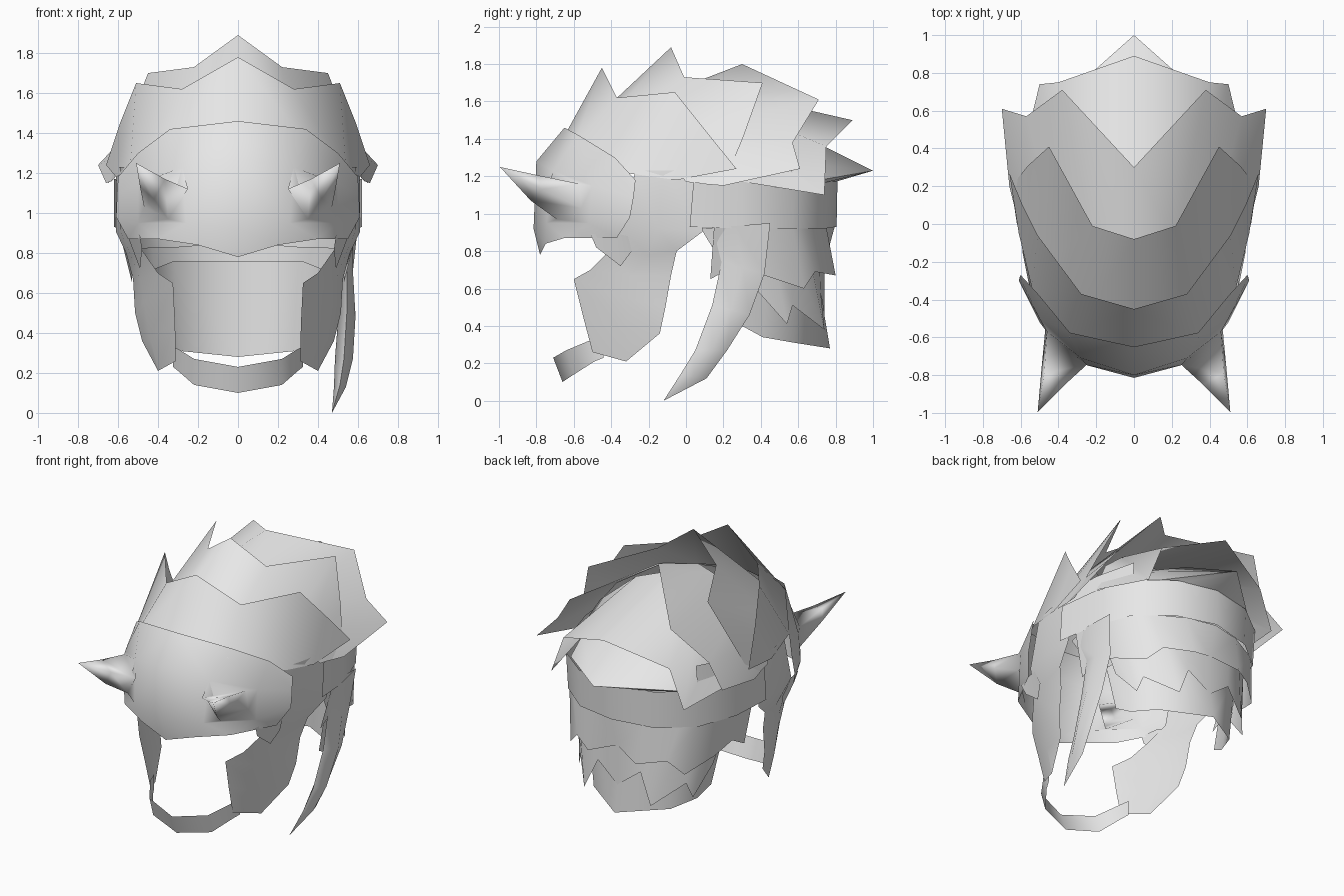
import bpy, bmesh
from mathutils import Vector

steel = bpy.data.materials.new("light_grey")
steel.diffuse_color = (0.8, 0.8, 0.8, 1)


def finish(name, bm, mirror=True, angle=0.7, inside=(0, 0.05, 1.0)):
    """Point faces outward, mirror across x and shade."""
    bm.normal_update()
    c = Vector(inside)
    if sum(f.normal.dot(f.calc_center_median() - c) * f.calc_area() for f in bm.faces) < 0:
        bmesh.ops.reverse_faces(bm, faces=bm.faces[:])
    me = bpy.data.meshes.new(name)
    bm.to_mesh(me)
    bm.free()
    me.materials.append(steel)
    ob = bpy.data.objects.new(name, me)
    bpy.context.collection.objects.link(ob)
    bpy.ops.object.select_all(action='DESELECT')
    ob.select_set(True)
    bpy.context.view_layer.objects.active = ob
    bpy.ops.object.shade_smooth_by_angle(angle=angle)
    if mirror:
        m = ob.modifiers.new("mirror", 'MIRROR')
        m.use_clip = True
        m.merge_threshold = 0.001
    return ob


def loft(bm, a, b):
    for i in range(len(a)):
        j = (i + 1) % len(a)
        bm.faces.new((a[i], a[j], b[j], b[i]))


def grow(bm, ring, rings, tip):
    """Loft from a ring of vertices through more rings to a point."""
    for r in rings:
        nxt = [bm.verts.new(p) for p in r]
        loft(bm, ring, nxt)
        ring = nxt
    t = bm.verts.new(tip)
    for i in range(len(ring)):
        bm.faces.new((ring[i], ring[(i + 1) % len(ring)], t))


def sheet(name, *rows, horn=None, angle=0.7):
    """Open plate spanned between rows; horn = (row, column, rings, tip)."""
    bm = bmesh.new()
    g = [[bm.verts.new(p) for p in r] for r in rows]
    for k, (a, b) in enumerate(zip(g, g[1:])):
        for i in range(len(a) - 1):
            q = [a[i], a[i + 1], b[i + 1], b[i]]
            if horn and (k, i) == horn[:2]:
                grow(bm, q, horn[2], horn[3])
                continue
            if (q[1].co - q[2].co).length < 1e-5:
                q.pop(2)
            bm.faces.new(q)
    bmesh.ops.delete(bm, geom=[v for v in bm.verts if not v.link_faces], context='VERTS')
    bmesh.ops.recalc_face_normals(bm, faces=bm.faces[:])
    return finish(name, bm, angle=angle)


def spike(name, rings, tip, angle=1.2):
    """Separate lofted spike with an open base."""
    bm = bmesh.new()
    grow(bm, [bm.verts.new(p) for p in rings[0]], rings[1:], tip)
    bmesh.ops.recalc_face_normals(bm, faces=bm.faces[:])
    mid = sum((Vector(p) for r in rings for p in r), Vector()) / (len(rings) * len(rings[0]))
    return finish(name, bm, False, angle, mid)


# Brow plate with a horn growing out of each side
sheet("brow_plate",
      [(0, -.65, 1.46), (.34, -.575, 1.42), (.5, -.38, 1.30), (.6, -.27, 1.18)],
      [(0, -.80, 1.28), (.28, -.71, 1.23), (.5, -.50, 1.15), (.605, -.28, 1.09)],
      [(0, -.815, .92), (.26, -.745, .95), (.5, -.52, .95), (.61, -.30, .98)],
      [(0, -.78, .78), (.2, -.75, .84), (.4, -.65, .87), (.55, -.37, .87)],
      angle=2.2,
      horn=(1, 1,
            [[(.25, -.745, 1.12), (.46, -.57, 1.16), (.47, -.56, 1.03), (.35, -.69, .97)],
             [(.365, -.85, 1.17), (.475, -.79, 1.205), (.49, -.77, 1.13), (.42, -.83, 1.07)]],
            (.51, -.995, 1.25)))

# Overlapping crown plates, front to back
sheet("front_crown_plate",
      [(0, -.45, 1.78), (.28, -.37, 1.62), (.51, -.06, 1.65), (.59, .10, 1.45), (.66, .27, 1.24)],
      [(0, -.67, 1.38), (.34, -.60, 1.36), (.54, -.34, 1.22), (.61, -.05, 1.18), (.66, .27, 1.24)])
sheet("middle_crown_plate",
      [(0, -.08, 1.89), (.22, -.01, 1.73), (.45, .41, 1.70), (.56, .31, 1.42), (.65, .20, 1.15)],
      [(0, -.55, 1.45), (.25, -.47, 1.44), (.46, -.22, 1.38), (.56, -.08, 1.27), (.62, .0, 1.17)])
sheet("rear_crown_plate",
      [(0, .30, 1.80), (.38, .71, 1.61), (.57, .57, 1.38), (.70, .61, 1.24), (.66, .20, 1.15)],
      [(0, -.14, 1.63), (.22, -.09, 1.60), (.44, .12, 1.48), (.56, .14, 1.32), (.63, .08, 1.16)])
sheet("back_crown_plate",
      [(0, .10, 1.68), (.25, .18, 1.60), (.46, .27, 1.42), (.58, .30, 1.17)],
      [(0, .89, 1.50), (.40, .75, 1.36), (.50, .74, 1.10), (.59, .37, 1.16)])

# Broad back spike rising from the band
spike("back_spike", [[(.42, .52, 1.28), (0, .50, 1.48), (-.42, .52, 1.28), (-.45, .60, 1.16),
                      (-.26, .72, 1.16), (0, .78, 1.165), (.26, .72, 1.16), (.45, .60, 1.16)]],
      (0, 1.0, 1.23), 0.9)

# Band around the back of the head, its sides running up under the crown
sheet("back_band",
      [(.62, .04, 1.17), (.59, .30, 1.17), (.50, .58, 1.17), (.28, .75, 1.17), (0, .81, 1.18)],
      [(.62, .02, .93), (.59, .30, .92), (.49, .57, .92), (.28, .74, .92), (0, .805, .93)])
sheet("upper_back_band",
      [(.59, .06, 1.28), (.55, .30, 1.30), (.46, .55, 1.32)],
      [(.61, .03, 1.16), (.585, .30, 1.16), (.495, .58, 1.16)])

# Layered neck guard with jagged hems
sheet("upper_neck_guard",
      [(.60, .15, .93), (.59, .25, .93), (.565, .36, .93), (.48, .57, .93), (.40, .64, .93),
       (.20, .75, .93), (0, .795, .93)],
      [(.53, .13, .65), (.53, .26, .72), (.51, .42, .67), (.43, .63, .60), (.34, .69, .69),
       (.18, .80, .67), (0, .74, .73)])
sheet("middle_neck_guard",
      [(.53, .34, .82), (.49, .46, .82), (.43, .55, .83), (.31, .65, .83), (.18, .71, .84), (0, .74, .84)],
      [(.47, .38, .59), (.43, .54, .41), (.40, .57, .51), (.25, .74, .38), (.16, .72, .58), (0, .74, .46)])
sheet("lower_neck_guard",
      [(.46, .28, .68), (.42, .44, .72), (.32, .60, .76), (0, .69, .76)],
      [(.40, .30, .40), (.37, .41, .34), (.29, .58, .31), (0, .77, .28)])

# Cheek guards
sheet("cheek_guard",
      [(.55, -.27, 1.23), (.59, -.12, 1.23), (.61, .05, 1.23)],
      [(.55, -.35, .92), (.59, -.15, .92), (.61, .09, .905)],
      [(.47, -.41, .80), (.535, -.2, .78), (.56, -.05, .80)],
      [(.40, -.51, .70), (.49, -.3, .67), (.525, -.08, .67)],
      [(.325, -.60, .65), (.47, -.32, .55), (.515, -.11, .50)],
      [(.315, -.55, .45), (.44, -.32, .37), (.48, -.14, .36)],
      [(.31, -.50, .26), (.40, -.32, .21), (.40, -.32, .21)])

# Small flaps beneath the brow plate
sheet("brow_flap",
      [(.49, -.51, .89), (.52, -.40, .90), (.55, -.31, .88)],
      [(.48, -.48, .82), (.49, -.35, .72), (.52, -.29, .80)])

# Chin strap
sheet("chin_strap",
      [(0, -.71, .23), (.22, -.64, .27), (.30, -.52, .32), (.325, -.44, .33)],
      [(0, -.66, .10), (.22, -.60, .14), (.30, -.49, .21), (.325, -.44, .23)])

# Single hanging tusk on one side: front and rear edge points, x and half width per ring
path = [((.08, .92), (.45, .95), .575, .025), ((.19, .74), (.42, .68), .545, .03),
        ((.14, .51), (.34, .46), .545, .043), ((.05, .27), (.22, .27), .53, .045),
        ((-.03, .14), (.11, .12), .51, .03)]
rings = []
for (y0, z0), (y1, z1), x, w in path:
    ym, zm = (y0 + y1) / 2, (z0 + z1) / 2
    rings.append([(x, y0, z0), (x + w, ym, zm), (x, y1, z1), (x - w, ym, zm)])
spike("hanging_tusk", rings, (.47, -.12, 0))
